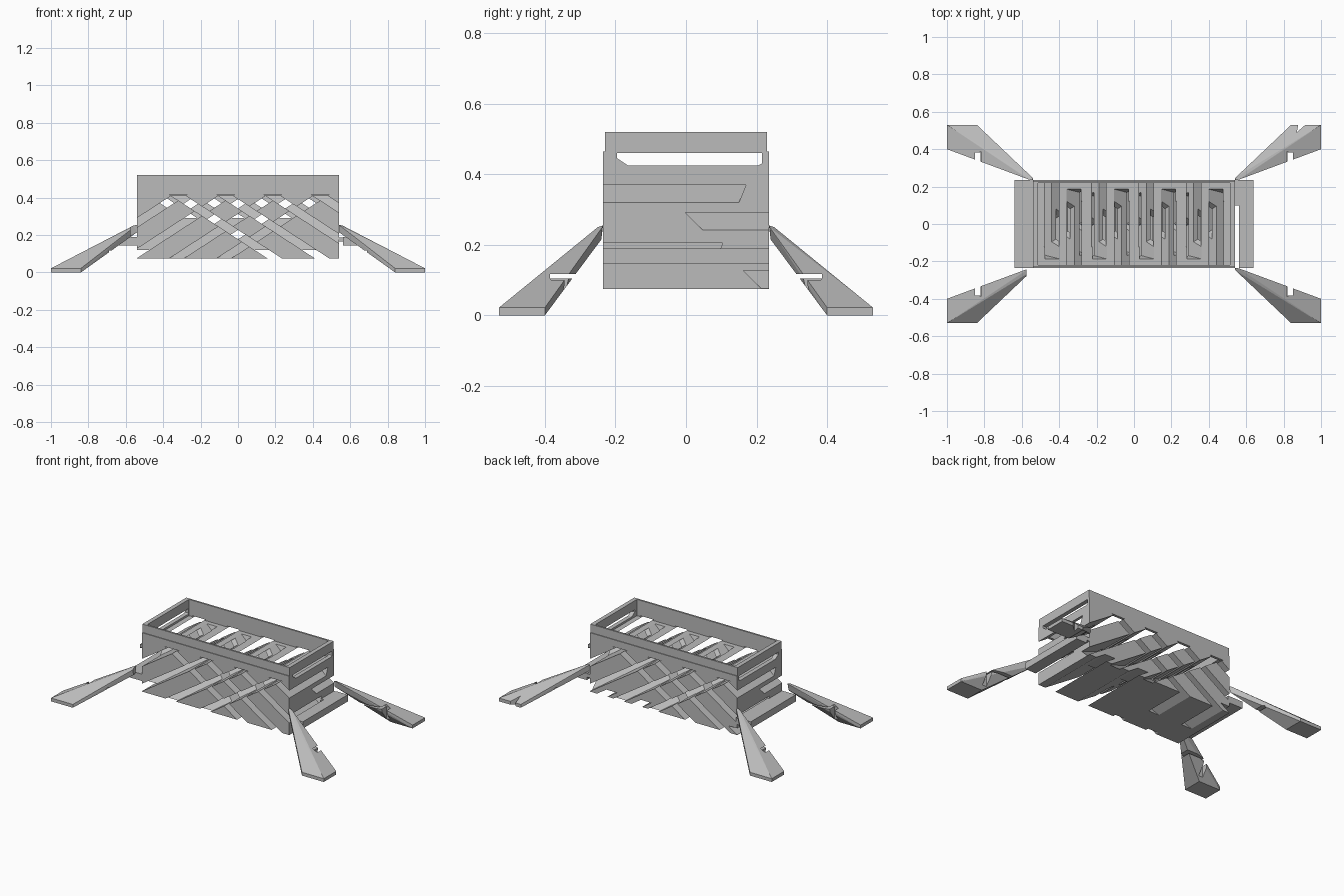
import bpy, bmesh

if "Cube" in bpy.data.objects:
    bpy.data.objects.remove(bpy.data.objects["Cube"], do_unlink=True)

grey = bpy.data.materials.new("plain_grey")
grey.use_nodes = True
color = (0.5, 0.5, 0.5, 1)
grey.diffuse_color = color
grey.node_tree.nodes["Principled BSDF"].inputs["Base Color"].default_value = color


def hull(name, points):
    """Convex solid around a few points."""
    bm = bmesh.new()
    for p in points:
        bm.verts.new(p)
    res = bmesh.ops.convex_hull(bm, input=bm.verts)
    junk = {g for g in res["geom_interior"] + res["geom_unused"]
            if isinstance(g, bmesh.types.BMVert)}
    bmesh.ops.delete(bm, geom=list(junk), context='VERTS')
    bmesh.ops.dissolve_limit(bm, angle_limit=0.01, verts=bm.verts, edges=bm.edges)
    bmesh.ops.recalc_face_normals(bm, faces=bm.faces)
    mesh = bpy.data.meshes.new(name)
    bm.to_mesh(mesh)
    bm.free()
    mesh.materials.append(grey)
    obj = bpy.data.objects.new(name, mesh)
    bpy.context.scene.collection.objects.link(obj)
    return obj


def box(name, x0, x1, y0, y1, z0, z1):
    return hull(name, [(x, y, z) for x in (x0, x1) for y in (y0, y1) for z in (z0, z1)])


def cut(obj, cutter, operation='DIFFERENCE'):
    cutter.hide_render = True
    mod = obj.modifiers.new("cut", 'BOOLEAN')
    mod.operation = operation
    mod.solver = 'EXACT'
    mod.object = cutter
    bpy.context.view_layer.objects.active = obj
    bpy.ops.object.modifier_apply(modifier=mod.name)
    bpy.data.objects.remove(cutter, do_unlink=True)


# Main body with a slightly narrower upper rim
body = box("slatted_body", -.54, .54, -.235, .235, .075, .465)
cut(body, box("rim_upper", -.54, .54, -.23, .23, .44, .52), 'UNION')
cut(body, box("tray_hollow", -.512, .512, -.218, .218, .412, .6))

# Window in both end walls
cut(body, hull("end_window", [(x, y, z) for x in (-.7, .7) for y, z in
    ((-.195, .46), (.215, .46), (.215, .43), (.205, .425), (-.165, .425), (-.195, .445))]))

# Inverted V grooves cut from the front and, turned half round, from the back
SLOPE, TOP, LOW, HALF = .65, .418, .03, .0385
APEXES = [-.319 + .253 * i for i in range(4)]


def groove_arm(apex, lean, turn, top=TOP, through=False):
    """lean 1 falls to the right, -1 to the left; the inner end is slanted."""
    deep, rake = (.186, .4) if lean > 0 else (.12, 1)
    pts = []
    for z in (top, LOW):
        middle = apex + lean * (.41 - z) / SLOPE
        end = .3 if through else deep - rake * (.41 - z)
        for x in (middle - HALF, middle + HALF):
            for y in (-.3, end):
                pts.append((turn * x, turn * y, z))
    return hull("groove", pts)


for turn in (1, -1):
    for apex in APEXES:
        for lean in (1, -1):
            cut(body, groove_arm(apex, lean, turn))

# Lowest stretch of some grooves runs right under the body
for apex, lean in ((APEXES[0], 1), (APEXES[1], 1), (APEXES[1], -1), (APEXES[2], -1)):
    cut(body, groove_arm(apex, lean, 1, top=.12, through=True))

# Ledges on the two ends; the +x one stands off on a short bracket
box("right_ledge", -.64, -.53, -.235, .235, .145, .19)
box("left_ledge", .562, .64, -.235, .235, .145, .19)
box("left_ledge_bracket", .53, .57, .1, .235, .165, .188)


# Four splayed, tapering legs, each slit across and notched in its outer edge
def leg(name, sx, sy):
    foot = [(1, .53), (.84, .53), (1, .4)]
    pts = [(x, y, z) for x, y in foot for z in (0, .022)]
    pts += [(.84, .4, 0), (.54, .235, .255), (.54, .24, .215),
            (.56, .237, .25), (.545, .25, .25)]
    obj = hull(name, [(sx * x, sy * y, z) for x, y, z in pts])
    cut(obj, hull("notch", [(sx * x, sy * y, z) for x in (.82, .85)
                            for y in (.28, .382) for z in (-.1, .2)]))
    cut(obj, hull("slit", [(sx * x, sy * y, z) for x in (.5, .85)
                           for y in (.25, .385) for z in (.104, .117)]))
    return obj


legs = {}
for sx, side in ((1, "left"), (-1, "right")):
    for sy, end in ((1, "back"), (-1, "front")):
        legs[end, side] = leg(f"{end}_{side}_leg", sx, sy)

# One leg stops short of the body, another has a nick in its foot
cut(legs["front", "right"], box("tip_cut", -.575, -.5, -.32, -.2, .1, .3))
cut(legs["back", "left"], hull("foot_nick", [(x, y, z) for z in (-.1, .2) for x, y in
                                             ((.885, .56), (.95, .56), (.87, .49))]))
